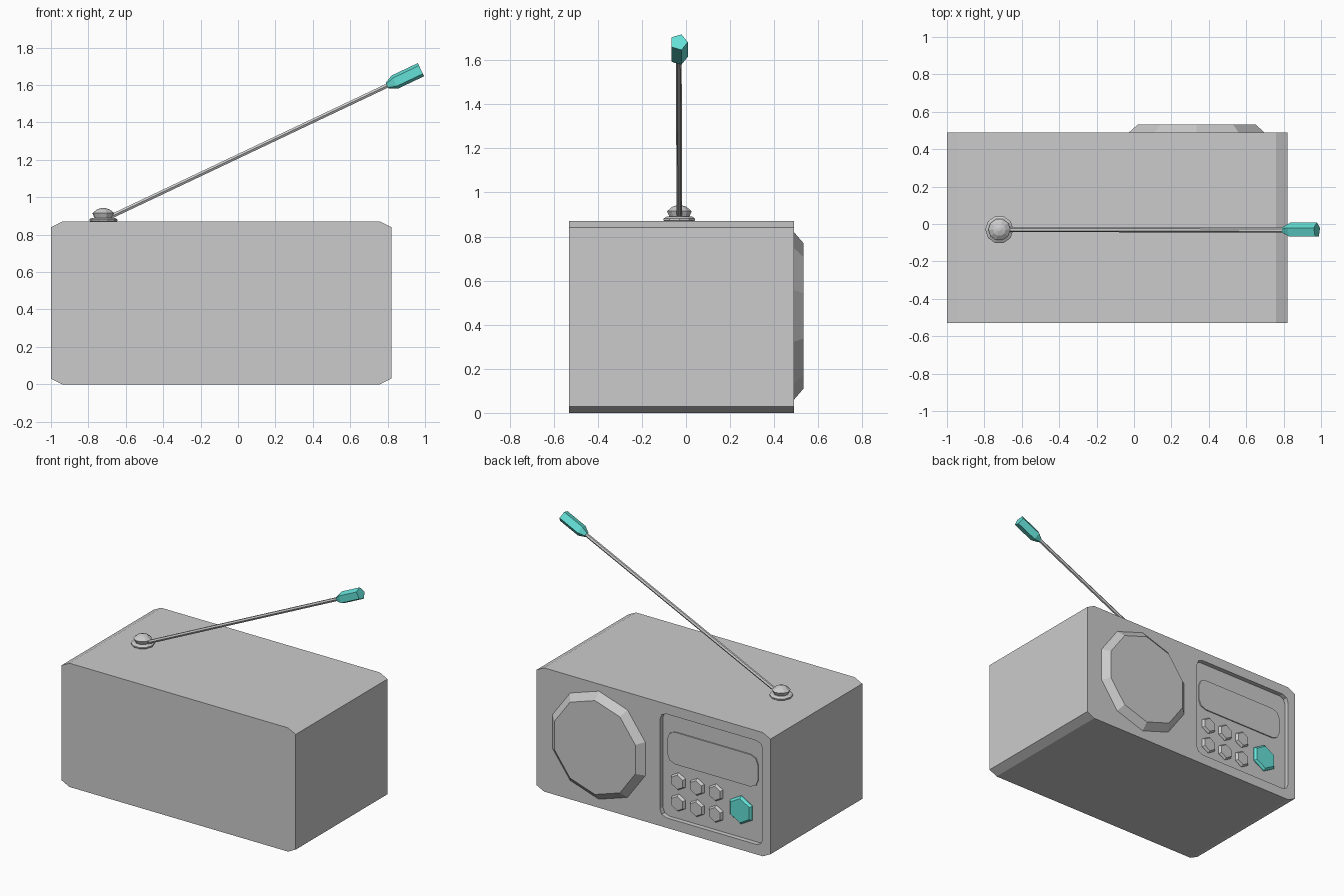
import bpy, bmesh
from math import sin, cos, pi
from mathutils import Vector, Matrix

if "Cube" in bpy.data.objects:
    bpy.data.objects.remove(bpy.data.objects["Cube"])


def loft(name, rings, matrix=None, mat=None):
    """Skin a list of equal-length point rings and cap both ends."""
    bm = bmesh.new()
    loops = [[bm.verts.new(p) for p in r] for r in rings]
    n = len(loops[0])
    for a, b in zip(loops, loops[1:]):
        for i in range(n):
            j = (i + 1) % n
            bm.faces.new((a[i], a[j], b[j], b[i]))
    bm.faces.new(loops[0][::-1])
    bm.faces.new(loops[-1])
    if matrix:
        bm.transform(matrix)
    bmesh.ops.recalc_face_normals(bm, faces=bm.faces)
    me = bpy.data.meshes.new(name)
    bm.to_mesh(me)
    bm.free()
    ob = bpy.data.objects.new(name, me)
    bpy.context.collection.objects.link(ob)
    if mat:
        me.materials.append(mat)
    return ob


def lathe(name, n, profile, matrix, phase=0.0, mat=None):
    """Low-poly turned part about local z; profile is (radius, height)."""
    ang = [phase + 2 * pi * i / n for i in range(n)]
    return loft(name, [[(r * cos(a), r * sin(a), h) for a in ang]
                       for r, h in profile], matrix, mat)


def back_disc(name, n, x, z, profile, mat=None):
    """Turned part on the back wall, height along +y, one corner up."""
    m = Matrix.Translation((x, 0, z)) @ Matrix.Rotation(-pi / 2, 4, 'X')
    return lathe(name, n, profile, m, -pi / 2, mat)


def cut_rect(x0, x1, z0, z1, cx, cz, steps=1):
    """Rectangle in x/z with chamfered (1 step) or rounded corners."""
    pts = []
    for k, (x, z) in enumerate([(x1 - cx, z1 - cz), (x0 + cx, z1 - cz),
                                (x0 + cx, z0 + cz), (x1 - cx, z0 + cz)]):
        for s in range(steps + 1):
            a = (k + s / steps) * pi / 2
            pts.append((x + cx * cos(a), z + cz * sin(a)))
    return pts


def slab(name, pts, y0, y1):
    return loft(name, [[(x, y, z) for x, z in pts] for y in (y0, y1)])


teal = bpy.data.materials.new("teal")
teal.diffuse_color = (0.13, 0.75, 0.68, 1)
teal.use_nodes = True
teal.node_tree.nodes["Principled BSDF"].inputs["Base Color"].default_value = teal.diffuse_color

BACK, FLOOR = 0.49, 0.457

# Case with a recessed control panel
case = slab("case", cut_rect(-1, 0.82, 0, 0.87, 0.06, 0.03), -0.53, BACK)
cutter = slab("panel_cutter",
              cut_rect(-0.94, -0.14, 0.07, 0.80, 0.05, 0.05, 2), FLOOR, 0.6)
cutter.hide_render = True
cutter.hide_viewport = True
cut = case.modifiers.new("panel_recess", 'BOOLEAN')
cut.operation = 'DIFFERENCE'
cut.solver = 'EXACT'
cut.object = cutter

# Display window
slab("display", cut_rect(-0.885, -0.18, 0.45, 0.675, 0.06, 0.06, 2),
     FLOOR - 0.01, FLOOR + 0.008)

# Speaker
back_disc("speaker", 10, 0.335, 0.44,
          [(0.38, BACK - 0.01), (0.38, BACK), (0.33, 0.533)])

# Buttons
for r, z in enumerate((0.335, 0.185)):
    for c, x in enumerate((-0.265, -0.41, -0.557)):
        back_disc(f"button_{r}_{c}", 6, x, z,
                  [(0.06, FLOOR - 0.01), (0.06, FLOOR + 0.005),
                   (0.05, FLOOR + 0.02)])
back_disc("main_button", 6, -0.752, 0.265,
          [(0.1, FLOOR - 0.01), (0.1, FLOOR + 0.005), (0.085, FLOOR + 0.02)],
          teal)

# Antenna base: flat collar and knob
base = Matrix.Translation((-0.72, -0.03, 0))
lathe("antenna_collar", 10, [(0.065, 0.865), (0.075, 0.874), (0.075, 0.882),
                             (0.062, 0.89)], base)
lathe("antenna_knob", 10, [(0.043, 0.88), (0.059, 0.915), (0.034, 0.935),
                           (0.008, 0.943)], base)

# Antenna rod and tip, along one tilted axis
start, end = Vector((-0.70, -0.03, 0.887)), Vector((0.978, -0.033, 1.682))
axis = (end - start).normalized()
side = Vector((0, 1, 0))
frame = Matrix((side, axis.cross(side), axis)).transposed().to_4x4()
frame.translation = start
length = (end - start).length
lathe("antenna_rod", 6, [(0.013, 0), (0.013, length - 0.15)], frame)
lathe("antenna_tip", 5, [(0.018, length - 0.2), (0.041, length - 0.155),
                         (0.041, length)], frame, 0.0, teal)
